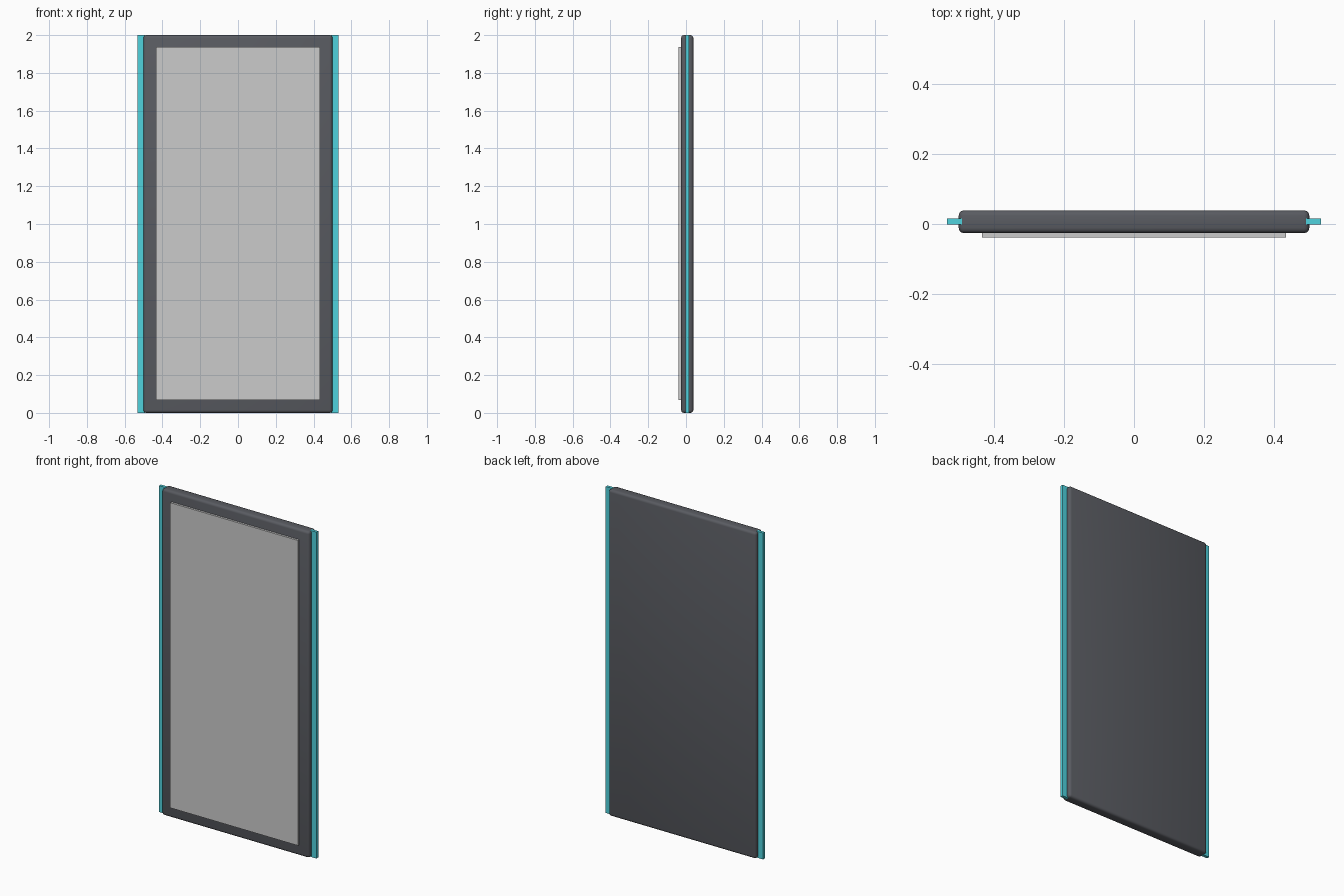
import bpy

if "Cube" in bpy.data.objects:
    bpy.data.objects.remove(bpy.data.objects["Cube"])


def material(name, color):
    m = bpy.data.materials.new(name)
    m.diffuse_color = color
    m.use_nodes = True
    m.node_tree.nodes["Principled BSDF"].inputs["Base Color"].default_value = m.diffuse_color
    return m


def box(name, lo, hi, mat, bevel=0.0):
    """Box between two corners, with optional rounded edges."""
    size = [b - a for a, b in zip(lo, hi)]
    centre = [(a + b) / 2 for a, b in zip(lo, hi)]
    bpy.ops.mesh.primitive_cube_add(size=1, location=centre)
    ob = bpy.context.object
    ob.name = name
    ob.scale = size
    bpy.ops.object.transform_apply(location=False, rotation=False, scale=True)
    ob.data.materials.append(mat)
    if bevel:
        mod = ob.modifiers.new("Bevel", "BEVEL")
        mod.width = bevel
        mod.segments = 3
        bpy.ops.object.modifier_apply(modifier=mod.name)
        bpy.ops.object.shade_smooth_by_angle()
    return ob


dark = material("dark_grey", (0.1, 0.105, 0.12, 1))
cyan = material("cyan", (0.08, 0.65, 0.73, 1))
pale = material("pale_grey", (0.65, 0.65, 0.67, 1))

# Rounded slab
box("door_slab", (-0.5, -0.026, 0), (0.5, 0.039, 2), dark, 0.015)

# Thin raised sheet on the front
box("front_panel", (-0.433, -0.039, 0.067), (0.433, -0.02, 1.937), pale)

# Glowing strips along both sides
for name, s in (("left_strip", -1), ("right_strip", 1)):
    x0, x1 = sorted((s * 0.49, s * 0.533))
    box(name, (x0, -0.002, 0), (x1, 0.016, 2), cyan)
